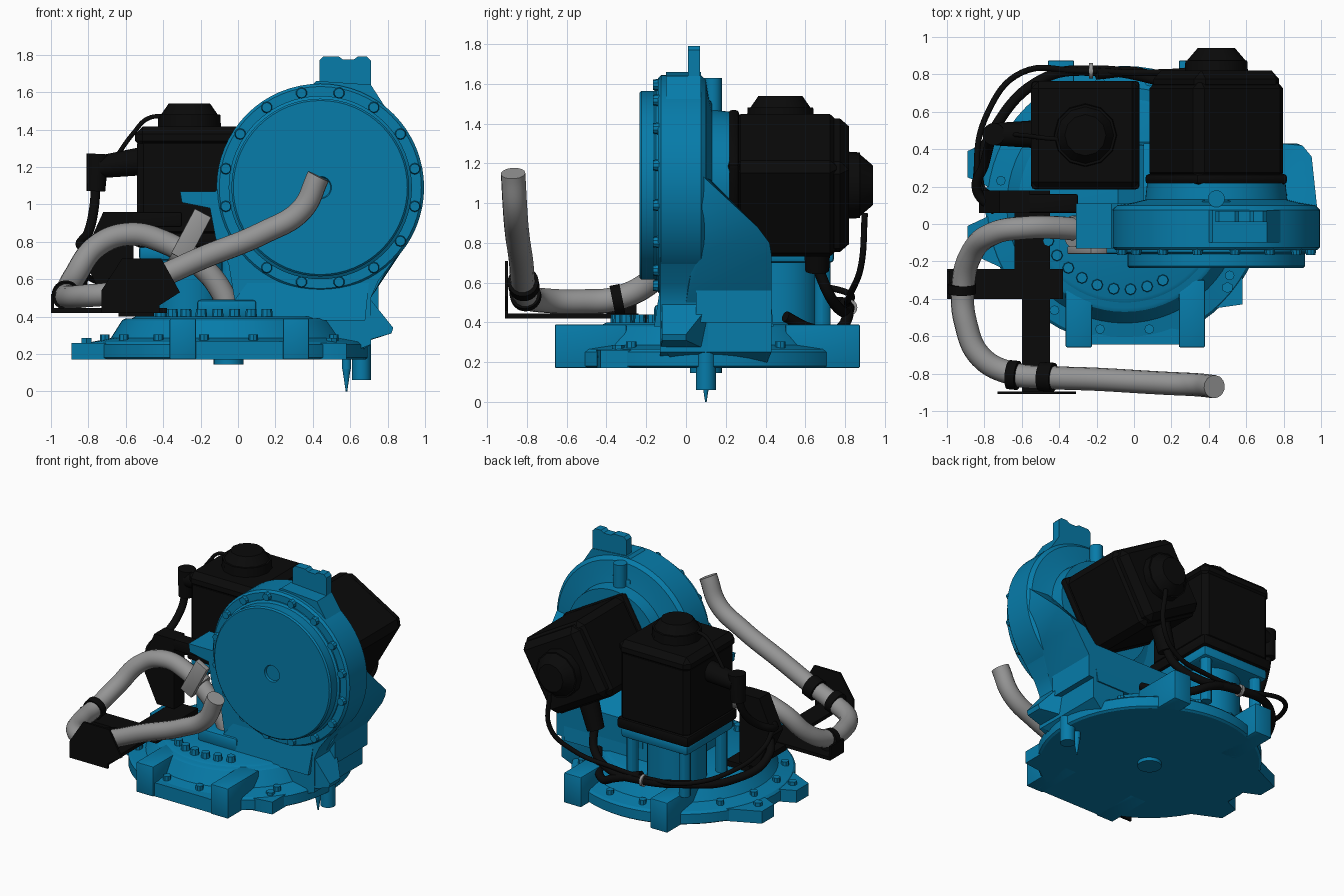
import bpy, bmesh
from math import sin, cos, pi, radians
from mathutils import Vector, Matrix


def material(name, rgb):
    m = bpy.data.materials.new(name)
    m.diffuse_color = (*rgb, 1)
    return m


BLUE = material("blue_paint", (0.002, 0.2, 0.4))
BLACK = material("black_housing", (0.003, 0.003, 0.003))
GREY = material("hose_grey", (0.3, 0.3, 0.3))


def finish(name, bm, mat):
    bmesh.ops.recalc_face_normals(bm, faces=bm.faces)
    me = bpy.data.meshes.new(name)
    bm.to_mesh(me)
    bm.free()
    ob = bpy.data.objects.new(name, me)
    bpy.context.collection.objects.link(ob)
    me.materials.append(mat)
    return ob


def box(name, mat, lo, hi, bevel=0.0, rot=None, segments=2):
    """Box between two corners, optionally bevelled and turned about its centre."""
    lo, hi = Vector(lo), Vector(hi)
    bm = bmesh.new()
    bmesh.ops.create_cube(bm, size=1)
    bmesh.ops.scale(bm, vec=hi - lo, verts=bm.verts)
    if bevel:
        bmesh.ops.bevel(bm, geom=bm.edges[:], offset=bevel, segments=segments, profile=0.5, affect='EDGES')
    if rot:
        bmesh.ops.transform(bm, matrix=rot, verts=bm.verts)
    bmesh.ops.translate(bm, vec=(lo + hi) / 2, verts=bm.verts)
    return finish(name, bm, mat)


def cyl(name, mat, a, b, r0, r1=None, n=32):
    """Cylinder or cone from point a to point b."""
    a, b = Vector(a), Vector(b)
    bm = bmesh.new()
    bmesh.ops.create_cone(bm, cap_ends=True, segments=n, radius1=r0,
                          radius2=r0 if r1 is None else r1, depth=(b - a).length)
    m = Matrix.Translation((a + b) / 2) @ (b - a).to_track_quat('Z', 'Y').to_matrix().to_4x4()
    bmesh.ops.transform(bm, matrix=m, verts=bm.verts)
    return finish(name, bm, mat)


def lathe(name, mat, origin, axis, profile, n=64):
    """Stack of rings (radius, height) along an axis, capped at both ends."""
    bm = bmesh.new()
    m = Matrix.Translation(origin) @ Vector(axis).to_track_quat('Z', 'Y').to_matrix().to_4x4()
    rings = [[bm.verts.new(m @ Vector((r * cos(2 * pi * i / n), r * sin(2 * pi * i / n), h)))
              for i in range(n)] for r, h in profile]
    for p, q in zip(rings, rings[1:]):
        for i in range(n):
            bm.faces.new((p[i], p[(i + 1) % n], q[(i + 1) % n], q[i]))
    bm.faces.new(rings[0])
    bm.faces.new(rings[-1])
    return finish(name, bm, mat)


def hull(name, mat, pts):
    bm = bmesh.new()
    for p in pts:
        bm.verts.new(p)
    bmesh.ops.convex_hull(bm, input=bm.verts)
    return finish(name, bm, mat)


def slab(name, mat, profile, y0, y1):
    """Front (x, z) outline extruded from y0 to y1."""
    bm = bmesh.new()
    f = bm.faces.new([bm.verts.new((x, y0, z)) for x, z in profile])
    r = bmesh.ops.extrude_face_region(bm, geom=[f])
    bmesh.ops.translate(bm, vec=(0, y1 - y0, 0), verts=[v for v in r['geom'] if isinstance(v, bmesh.types.BMVert)])
    return finish(name, bm, mat)


def tube(name, mat, pts, r):
    cu = bpy.data.curves.new(name, 'CURVE')
    cu.dimensions = '3D'
    cu.bevel_depth, cu.bevel_resolution = r, 5
    cu.resolution_u, cu.use_fill_caps = 8, True
    s = cu.splines.new('BEZIER')
    s.bezier_points.add(len(pts) - 1)
    for bp, p in zip(s.bezier_points, pts):
        bp.co = p
        bp.handle_left_type = bp.handle_right_type = 'AUTO'
    cu.materials.append(mat)
    ob = bpy.data.objects.new(name, cu)
    bpy.context.collection.objects.link(ob)
    return ob


# Round base with sloping shoulder, underside hub, feet and locating pins
BX, BY = -0.05, 0.1
lathe("base", BLUE, (BX, BY, 0), (0, 0, 1),
      [(0.73, 0.17), (0.745, 0.18), (0.745, 0.25), (0.73, 0.265), (0.63, 0.285), (0.57, 0.38), (0.55, 0.39)])
cyl("base_hub", BLUE, (BX, BY, 0.145), (BX, BY, 0.2), 0.08)
for i, (x, y, inner) in enumerate([(-0.295, -0.66, -0.3), (0.31, -0.66, -0.3), (-0.39, 0.875, 0.5), (0.31, 0.875, 0.5)]):
    box(f"base_foot_{i}", BLUE, (x - 0.07, min(y, inner), 0.17), (x + 0.07, max(y, inner), 0.39), 0.008)
slab("front_apron", BLUE, [(-0.3, 0.17), (0.3, 0.17), (0.3, 0.26), (0.2, 0.27), (-0.2, 0.27), (-0.3, 0.26)], -0.645, -0.4)
for i, (x, y) in enumerate([(-0.81, -0.08), (-0.81, 0.32), (0.5, -0.34)]):
    hull(f"mount_pad_{i}", BLUE, [(x + a, y + b, z) for z in (0.17, 0.26) for a, b in
                                  [(-0.08, -0.07), (-0.08, 0.07), (0.08, -0.07), (0.08, 0.07), (0.2, -0.2), (0.2, 0.2)]]
         if x < 0 else [(a, b, z) for z in (0.17, 0.26) for a, b in [(0.58, -0.43), (0.44, -0.45), (0.3, -0.4), (0.58, 0.1), (0.3, 0.1)]])
    cyl(f"mount_bolt_{i}", BLUE, (x, y, 0.25), (x, y, 0.285), 0.03, n=6)
cyl("guide_pin", BLUE, (0.66, BY, 0.06), (0.66, BY, 0.3), 0.05)
cyl("point_pin", BLUE, (0.58, BY, 0.0), (0.58, BY, 0.12), 0.004, 0.022, 16)
cyl("point_pin_shank", BLUE, (0.58, BY, 0.12), (0.58, BY, 0.3), 0.025, n=16)
for i in range(16):
    t = 2 * pi * (i + 0.5) / 16
    x, y = BX + 0.675 * cos(t), BY + 0.675 * sin(t)
    cyl(f"flange_bolt_{i}", BLUE, (x, y, 0.25), (x, y, 0.305), 0.026, n=8)

# Turning platform with an arc of bolts
lathe("turn_platform", BLUE, (BX, BY, 0), (0, 0, 1), [(0.52, 0.38), (0.52, 0.39), (0.5, 0.4)])
for i in range(9):
    t = radians(205 + 11.5 * i)
    x, y = BX + 0.45 * cos(t), BY + 0.45 * sin(t)
    cyl(f"platform_bolt_{i}", BLUE, (x, y, 0.39), (x, y, 0.44), 0.032, 0.028, 8)
box("hose_entry_block", BLUE, (-0.22, -0.16, 0.39), (0.1, 0.08, 0.49), 0.02)

# Upright casting: neck, rear saddle, side wing and corner stop
slab("neck", BLUE, [(-0.31, 1.07), (-0.12, 1.07), (0.0, 1.2), (0.9, 1.1), (0.87, 0.75), (0.75, 0.59),
                    (0.71, 0.5), (0.71, 0.25), (0.58, 0.2), (0.0, 0.25),
                    (-0.02, 0.5), (-0.05, 0.68), (-0.12, 0.82), (-0.15, 0.98), (-0.3, 1.01)], -0.13, 0.11)
hull("neck_root", BLUE, [(x, y, 0.38) for x in (-0.1, 0.68) for y in (-0.16, 0.44)] +
     [(x, y, 0.58) for x in (0.05, 0.7) for y in (-0.13, 0.42)])
hull("rear_saddle", BLUE, [(x, y, z) for x in (0.05, 0.75) for y, z in
                           [(0.05, 0.4), (0.43, 0.4), (0.43, 0.66), (0.2, 0.8), (0.05, 0.8)]])
hull("side_wing", BLUE, [(0.98, 0.08, 1.14), (0.98, 0.08, 0.98), (0.83, 0.08, 1.16), (0.87, 0.08, 0.75),
                         (0.9, 0.42, 0.8), (0.78, 0.43, 0.76), (0.87, 0.43, 0.74), (0.71, 0.43, 0.5),
                         (0.55, 0.43, 0.5), (0.71, 0.0, 0.5), (0.55, 0.0, 0.5), (0.95, 0.36, 0.88)])
hull("wing_root", BLUE, [(x, y, z) for x in (0.45, 0.71) for y in (-0.1, 0.43) for z in (0.25, 0.52)] +
     [(x, y, 0.18) for x in (0.45, 0.6) for y in (-0.05, 0.4)])
hull("corner_stop", BLUE, [(0.83, -0.12, 0.34), (0.82, -0.12, 0.31), (0.83, 0.0, 0.34), (0.82, 0.0, 0.31),
                           (0.58, -0.13, 0.24), (0.6, 0.15, 0.24), (0.71, -0.12, 0.49), (0.71, 0.12, 0.49)])

# Large round gear housing, front cover and bolt ring
CX, CZ = 0.44, 1.09
lathe("gear_housing", BLUE, (CX, 0, CZ), (0, 1, 0),
      [(0.54, -0.14), (0.555, -0.125), (0.555, 0.075), (0.53, 0.1), (0.44, 0.115), (0.38, 0.13), (0.37, 0.22)])
lathe("front_cover", BLUE, (CX, 0, CZ), (0, -1, 0),
      [(0.49, 0.1), (0.49, 0.15), (0.475, 0.16), (0.475, 0.225), (0.465, 0.235), (0.06, 0.235), (0.055, 0.22)])
for i in range(16):
    t = 2 * pi * (i + 0.5) / 16
    x, z = CX + 0.515 * cos(t), CZ + 0.515 * sin(t)
    cyl(f"cover_bolt_{i}", BLUE, (x, -0.12, z), (x, -0.165, z), 0.034, 0.026, 10)

# Lifting lug and rear boss on top of the housing
slab("lug_root", BLUE, [(0.3, 1.55), (0.42, 1.66), (0.71, 1.64), (0.8, 1.5)], -0.1, 0.075)
slab("lifting_lug", BLUE, [(0.435, 1.55), (0.435, 1.77), (0.455, 1.79), (0.54, 1.79), (0.56, 1.775), (0.62, 1.775),
                           (0.64, 1.79), (0.69, 1.79), (0.71, 1.77), (0.71, 1.5)], 0.01, 0.07)
box("rear_boss_web", BLUE, (0.36, 0.05, 1.36), (0.52, 0.13, 1.52), 0.02)
cyl("rear_boss", BLUE, (0.44, 0.135, 1.44), (0.44, 0.135, 1.63), 0.045)

# Horizontal motor behind the housing, turned about its axis
TURN = Matrix.Rotation(radians(30), 4, 'Y')
S = 0.285
box("motor_b_plate", BLACK, (CX - S, 0.21, CZ - S), (CX + S, 0.27, CZ + S), 0.025, TURN)
box("motor_b_body", BLACK, (CX - 0.278, 0.23, CZ - 0.278), (CX + 0.278, 0.77, CZ + 0.278), 0.045, TURN, 1)
box("motor_b_lid", BLACK, (CX - 0.262, 0.7, CZ - 0.262), (CX + 0.262, 0.82, CZ + 0.262), 0.045, TURN, 1)
cyl("motor_b_cap_base", BLACK, (CX, 0.8, CZ), (CX, 0.875, CZ), 0.17, 0.165, 12)
cyl("motor_b_cap", BLACK, (CX, 0.87, CZ), (CX, 0.94, CZ), 0.16, 0.1, 12)
cyl("motor_b_plug", BLACK, (0.33, 0.66, 0.86), (0.27, 0.66, 0.66), 0.07, 0.06, 16)

# Vertical motor on its pedestal
MX, MY = -0.26, 0.475
cyl("pedestal", BLUE, (MX, MY, 0.38), (MX, MY, 0.76), 0.2)
box("pedestal_flange", BLUE, (MX - 0.27, MY - 0.27, 0.7), (MX + 0.27, MY + 0.27, 0.78), 0.02)
for i in range(4):
    dx, dy = cos(pi / 4 + i * pi / 2), sin(pi / 4 + i * pi / 2)
    cyl(f"pedestal_post_{i}", BLUE, (MX + 0.3 * dx, MY + 0.3 * dy, 0.38), (MX + 0.3 * dx, MY + 0.3 * dy, 0.73), 0.04, n=12)
box("motor_a_plate", BLACK, (MX - 0.29, MY - 0.29, 0.77), (MX + 0.29, MY + 0.29, 0.85), 0.02)
box("motor_a_body", BLACK, (MX - 0.28, MY - 0.28, 0.82), (MX + 0.28, MY + 0.28, 1.36), 0.035, None, 1)
box("motor_a_lid", BLACK, (MX - 0.29, MY - 0.29, 1.3), (MX + 0.29, MY + 0.29, 1.415), 0.04, None, 1)
cyl("motor_a_cap_base", BLACK, (MX, MY, 1.4), (MX, MY, 1.48), 0.17, 0.165, 12)
cyl("motor_a_cap", BLACK, (MX, MY, 1.475), (MX, MY, 1.54), 0.155, 0.11, 12)
cyl("motor_a_plug", BLACK, (-0.52, 0.48, 1.23), (-0.74, 0.48, 1.2), 0.075, 0.06, 16)
cyl("motor_a_elbow", BLACK, (-0.75, 0.48, 1.27), (-0.76, 0.48, 1.07), 0.06, 0.05, 16)

# Black hose brackets
hull("cable_plate", BLACK, [(x, y, z) for y in (0.06, 0.18) for x, z in
                            [(-0.83, 0.72), (-0.72, 0.96), (-0.56, 0.96), (-0.56, 0.45), (-0.7, 0.45)]])
box("cable_plate_arm", BLACK, (-0.6, 0.06, 0.88), (-0.3, 0.16, 0.96), 0.01)
box("bracket_root", BLACK, (-0.64, -0.25, 0.4), (-0.45, 0.18, 0.44))
box("bracket_cross", BLACK, (-1.0, -0.4, 0.42), (-0.38, -0.24, 0.445))
box("bracket_arm", BLACK, (-0.6, -0.9, 0.42), (-0.45, -0.3, 0.445))
slab("bracket_end", BLACK, [(-0.73, 0.42), (-0.73, 0.54), (-0.62, 0.71), (-0.41, 0.71), (-0.31, 0.53), (-0.42, 0.46), (-0.42, 0.42)],
     -0.91, -0.895)
box("bracket_side", BLACK, (-1.0, -0.4, 0.42), (-0.985, -0.25, 0.52))
cyl("hose_clamp_side", BLACK, (-0.92, -0.37, 0.51), (-0.92, -0.32, 0.52), 0.075)
cyl("hose_clamp_left", BLACK, (-0.67, -0.805, 0.53), (-0.62, -0.81, 0.545), 0.078)
cyl("hose_clamp_right", BLACK, (-0.5, -0.815, 0.58), (-0.43, -0.82, 0.605), 0.078)

# Grey hose with its tilted clamp
tube("hose", GREY, [(0.43, -0.87, 1.15), (0.34, -0.86, 0.97), (0.14, -0.85, 0.85), (-0.2, -0.83, 0.71),
                    (-0.45, -0.82, 0.6), (-0.65, -0.8, 0.53), (-0.82, -0.71, 0.51), (-0.9, -0.53, 0.505),
                    (-0.915, -0.35, 0.52), (-0.87, -0.16, 0.62), (-0.75, -0.05, 0.78), (-0.58, -0.02, 0.84),
                    (-0.4, -0.02, 0.8), (-0.22, -0.04, 0.69), (-0.08, -0.04, 0.52), (-0.05, -0.04, 0.42)], 0.062)
cyl("hose_collar", GREY, (-0.33, -0.04, 0.77), (-0.27, -0.04, 0.73), 0.085)
box("hose_clamp_strap", GREY, (-0.3, -0.16, 0.7), (-0.2, -0.12, 0.97), 0.005, Matrix.Rotation(radians(28), 4, 'Y'))

# Black cables around the back
CABLES = [
    (0.028, [(0.28, 0.66, 0.68), (0.24, 0.72, 0.54), (0.08, 0.78, 0.46), (-0.2, 0.82, 0.47), (-0.48, 0.78, 0.5),
             (-0.74, 0.52, 0.5), (-0.83, 0.22, 0.6), (-0.74, 0.12, 0.75)]),
    (0.016, [(0.48, 0.9, 0.95), (0.48, 0.88, 0.68), (0.34, 0.83, 0.55), (0.05, 0.81, 0.5), (-0.3, 0.82, 0.5),
             (-0.6, 0.81, 0.55), (-0.78, 0.6, 0.6), (-0.84, 0.3, 0.68), (-0.8, 0.12, 0.76)]),
    (0.026, [(-0.76, 0.48, 1.1), (-0.77, 0.44, 0.98), (-0.8, 0.32, 0.85), (-0.84, 0.18, 0.78), (-0.74, 0.07, 0.76)]),
    (0.012, [(-0.36, 0.45, 1.47), (-0.48, 0.46, 1.46), (-0.56, 0.47, 1.38), (-0.66, 0.48, 1.24)]),
    (0.028, [(0.36, 0.5, 0.43), (0.28, 0.62, 0.37), (0.14, 0.76, 0.36), (0.02, 0.81, 0.42), (-0.2, 0.8, 0.5)]),
]
for i, (r, pts) in enumerate(CABLES):
    tube(f"cable_{i}", BLACK, pts, r)
cyl("cable_tie", GREY, (-0.24, 0.82, 0.475), (-0.22, 0.82, 0.475), 0.042, n=16)

# Turn curves into meshes and smooth everything by angle
bpy.ops.object.select_all(action='SELECT')
bpy.context.view_layer.objects.active = bpy.data.objects["hose"]
bpy.ops.object.convert(target='MESH')
bpy.ops.object.select_all(action='SELECT')
bpy.ops.object.shade_smooth_by_angle(angle=radians(30))
